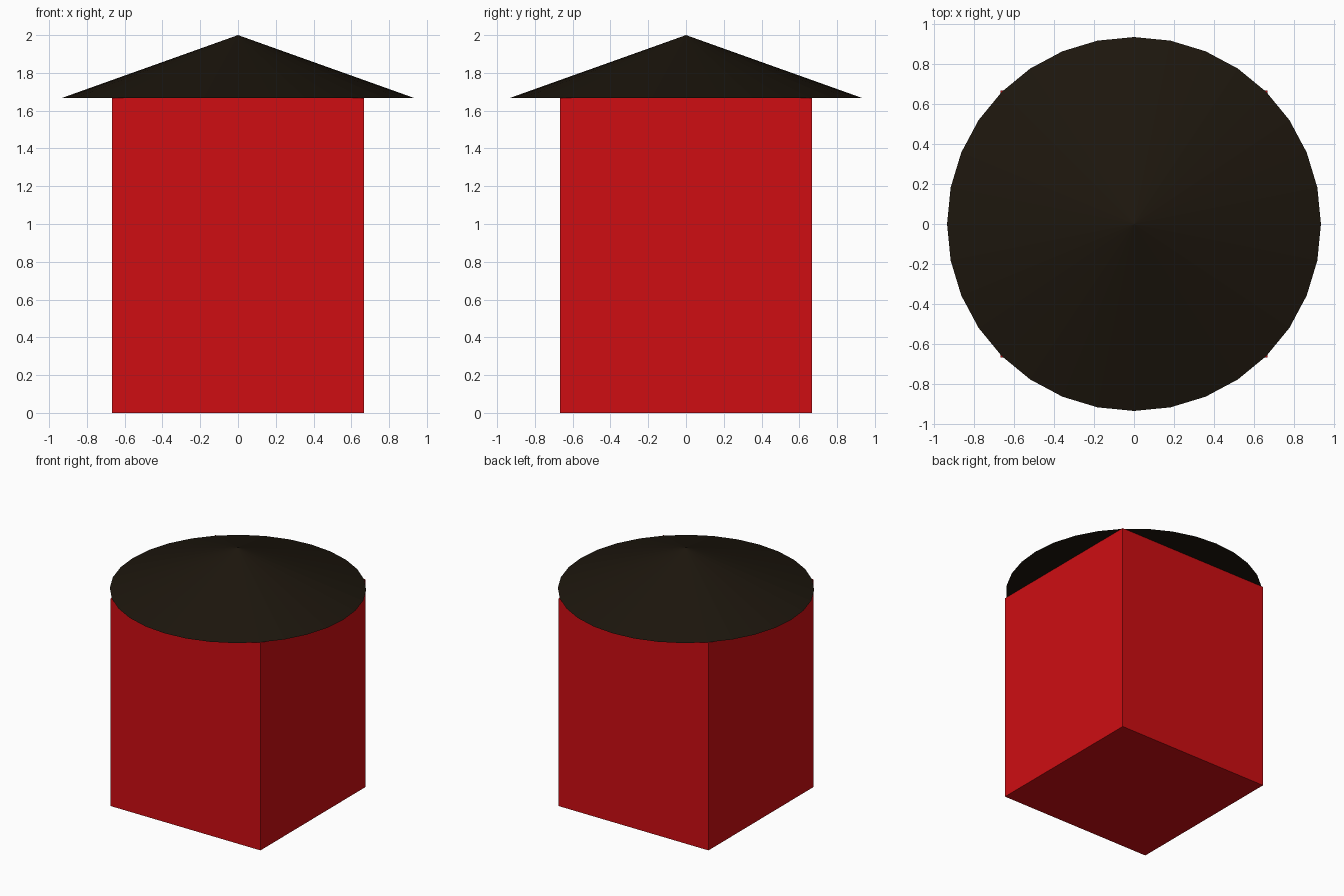
import bpy

if "Cube" in bpy.data.objects:
    bpy.data.objects.remove(bpy.data.objects["Cube"])


def paint(obj, name, color):
    mat = bpy.data.materials.new(name)
    mat.diffuse_color = color
    mat.use_nodes = True
    mat.node_tree.nodes["Principled BSDF"].inputs["Base Color"].default_value = mat.diffuse_color
    obj.data.materials.append(mat)


WIDTH, WALL_H, TOTAL_H, ROOF_R = 1.333, 1.667, 2.0, 0.933

# Square body
bpy.ops.mesh.primitive_cube_add(size=1, location=(0, 0, WALL_H / 2))
body = bpy.context.object
body.name = "body"
body.scale = (WIDTH, WIDTH, WALL_H)
bpy.ops.object.transform_apply(location=False, rotation=False, scale=True)
paint(body, "red", (0.62, 0.004, 0.006, 1))

# Shallow 32-sided conical roof
roof_h = TOTAL_H - WALL_H
bpy.ops.mesh.primitive_cone_add(vertices=32, radius1=ROOF_R, radius2=0, depth=roof_h,
                                location=(0, 0, WALL_H + roof_h / 2))
roof = bpy.context.object
roof.name = "roof"
paint(roof, "dark_brown", (0.012, 0.008, 0.004, 1))
